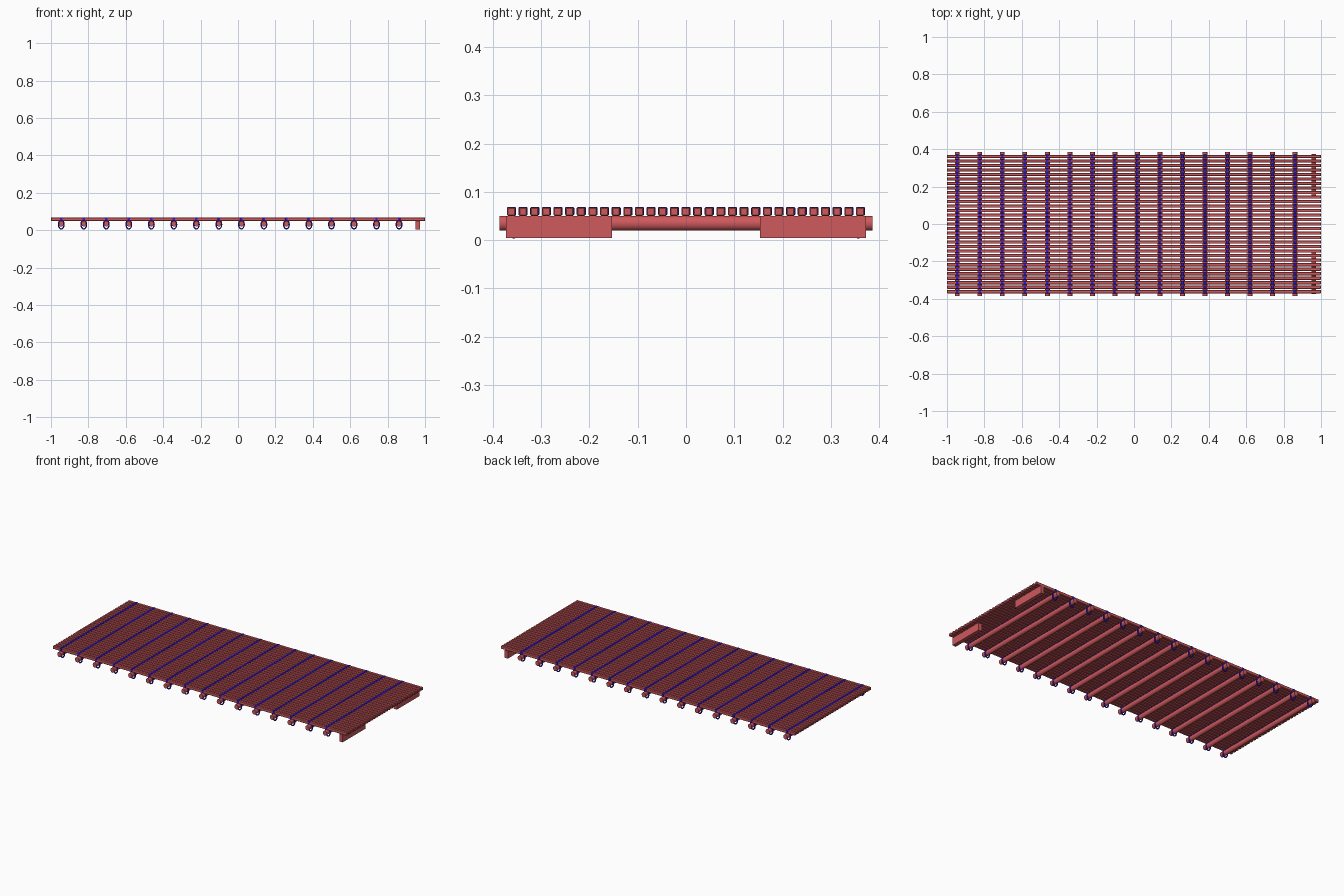
import bpy, math
from mathutils import Vector

cube = bpy.data.objects.get("Cube")
if cube:
    bpy.data.objects.remove(cube, do_unlink=True)


def material(name, color):
    m = bpy.data.materials.new(name)
    m.use_nodes = True
    m.diffuse_color = color
    m.node_tree.nodes["Principled BSDF"].inputs["Base Color"].default_value = color
    return m


RED = material("red wood", (0.62, 0.10, 0.11, 1))
BLUE = material("blue rope", (0.03, 0.01, 0.75, 1))


def finish(ob, name, mat):
    ob.name = name
    ob.data.materials.append(mat)
    return ob


def box(name, lo, hi, mat, bevel=0):
    lo, hi = Vector(lo), Vector(hi)
    bpy.ops.mesh.primitive_cube_add(size=1, location=(lo + hi) / 2)
    ob = bpy.context.object
    ob.scale = hi - lo
    bpy.ops.object.transform_apply(location=False, rotation=False, scale=True)
    if bevel:
        mod = ob.modifiers.new("soft edges", "BEVEL")
        mod.width, mod.segments = bevel, 1
    return finish(ob, name, mat)


def repeat(ob, name, offset):
    copy = ob.copy()
    copy.name = name
    copy.location = ob.location + Vector(offset)
    bpy.context.collection.objects.link(copy)


def rope(name, points, radius, closed):
    curve = bpy.data.curves.new(name, "CURVE")
    curve.dimensions = "3D"
    curve.bevel_depth, curve.bevel_resolution = radius, 1
    spline = curve.splines.new("POLY")
    spline.points.add(len(points) - 1)
    for p, co in zip(spline.points, points):
        p.co = (*co, 1)
    spline.use_cyclic_u = closed
    ob = bpy.data.objects.new(name, curve)
    bpy.context.collection.objects.link(ob)
    return finish(ob, name, mat=BLUE)


SLATS, SLAT_STEP, SLAT_Y = 31, 0.0241, 0.362
BEAMS, BEAM_STEP, BEAM_X = 16, 0.1204, -0.945

# Long deck slats
slat = box("slat", (-1, -SLAT_Y - 0.0085, 0.05), (1, -SLAT_Y + 0.0085, 0.068), RED, 0.002)
for i in range(1, SLATS):
    repeat(slat, "slat", (0, i * SLAT_STEP, 0))

# Round cross beams
bpy.ops.mesh.primitive_cylinder_add(vertices=16, radius=0.015, depth=0.772,
                                    location=(BEAM_X, 0, 0.035),
                                    rotation=(math.pi / 2, 0, 0))
beam = finish(bpy.context.object, "cross_beam", RED)
beam.scale.x = 0.87
bpy.ops.object.shade_smooth_by_angle()

# Lashing over each slat, sitting on its top and sides
lashings = []
for i in range(SLATS):
    y = (i - (SLATS - 1) / 2) * SLAT_STEP
    lashings.append(box("slat_lashing", (BEAM_X - 0.008, y - 0.0095, 0.051),
                        (BEAM_X + 0.008, y + 0.0095, 0.069), BLUE, 0.002))
bpy.ops.object.select_all(action="DESELECT")
for ob in lashings:
    ob.select_set(True)
bpy.context.view_layer.objects.active = lashings[0]
bpy.ops.object.join()
lashing = bpy.context.object

# Rope loops around the beam ends
loops = []
for side in (-1, 1):
    ring = [(BEAM_X + 0.015 * math.cos(a), side * 0.357, 0.031 + 0.024 * math.sin(a))
            for a in (k * math.tau / 16 for k in range(16))]
    loops.append(rope("beam_loop", ring, 0.004, True))

for i in range(1, BEAMS):
    for part in (beam, lashing, *loops):
        repeat(part, part.name.split(".")[0], (i * BEAM_STEP, 0, 0))

# Hanging end boards
box("left_end_board", (0.95, 0.153, 0.004), (0.973, 0.373, 0.05), RED)
box("right_end_board", (0.95, -0.373, 0.004), (0.973, -0.153, 0.05), RED)
